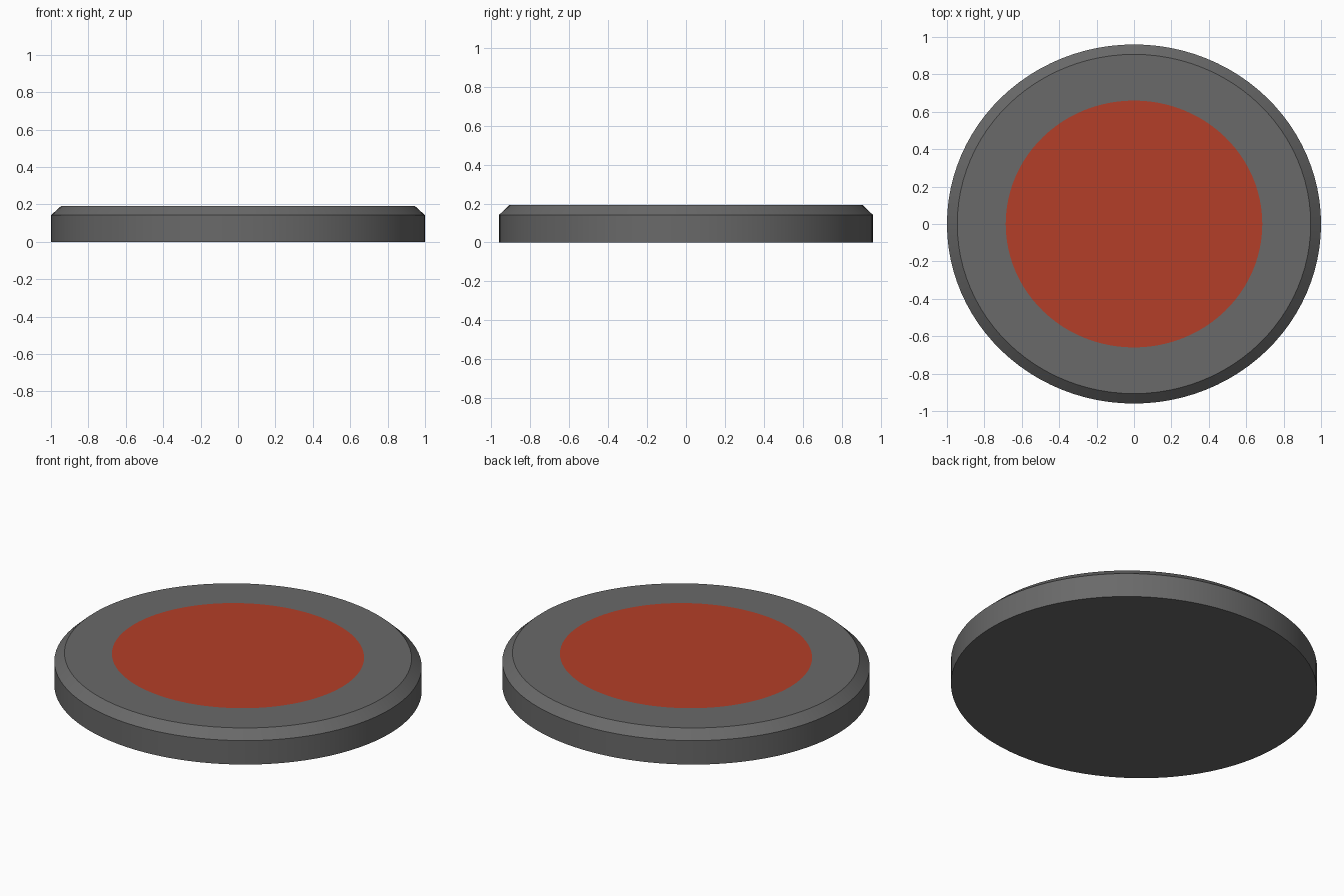
import bpy, bmesh
from math import cos, sin, pi, radians

if "Cube" in bpy.data.objects:
    bpy.data.objects.remove(bpy.data.objects["Cube"])

SEGMENTS = 96


def ring(bm, rx, ry, z):
    """One elliptical loop of vertices."""
    return [bm.verts.new((rx * cos(2 * pi * i / SEGMENTS),
                          ry * sin(2 * pi * i / SEGMENTS), z))
            for i in range(SEGMENTS)]


def bridge(bm, low, high):
    for i in range(SEGMENTS):
        j = (i + 1) % SEGMENTS
        bm.faces.new((low[i], low[j], high[j], high[i]))


def finish(bm, name, color):
    """Turn the bmesh into a named, coloured object."""
    mesh = bpy.data.meshes.new(name)
    bm.to_mesh(mesh)
    bm.free()
    mat = bpy.data.materials.new(name + "_colour")
    mat.diffuse_color = color
    mat.use_nodes = True
    mat.node_tree.nodes["Principled BSDF"].inputs["Base Color"].default_value = mat.diffuse_color
    mesh.materials.append(mat)
    obj = bpy.data.objects.new(name, mesh)
    bpy.context.collection.objects.link(obj)
    return obj


PAD = (0.686, 0.66, 0.192)

# Oval base: flat bottom, upright wall, chamfer, flat top rim around the pad
bm = bmesh.new()
profile = [(1.0, 0.96, 0.0), (1.0, 0.96, 0.142), (0.945, 0.907, 0.192), PAD]
rings = [ring(bm, *p) for p in profile]
bm.faces.new(rings[0][::-1])
for low, high in zip(rings, rings[1:]):
    bridge(bm, low, high)
base = finish(bm, "base", (0.142, 0.142, 0.142, 1))
bpy.context.view_layer.objects.active = base
base.select_set(True)
bpy.ops.object.shade_smooth_by_angle(angle=radians(30))

# Red centre pad, flush with the rim
bm = bmesh.new()
bm.faces.new(ring(bm, *PAD))
finish(bm, "centre_pad", (0.456, 0.049, 0.021, 1))
